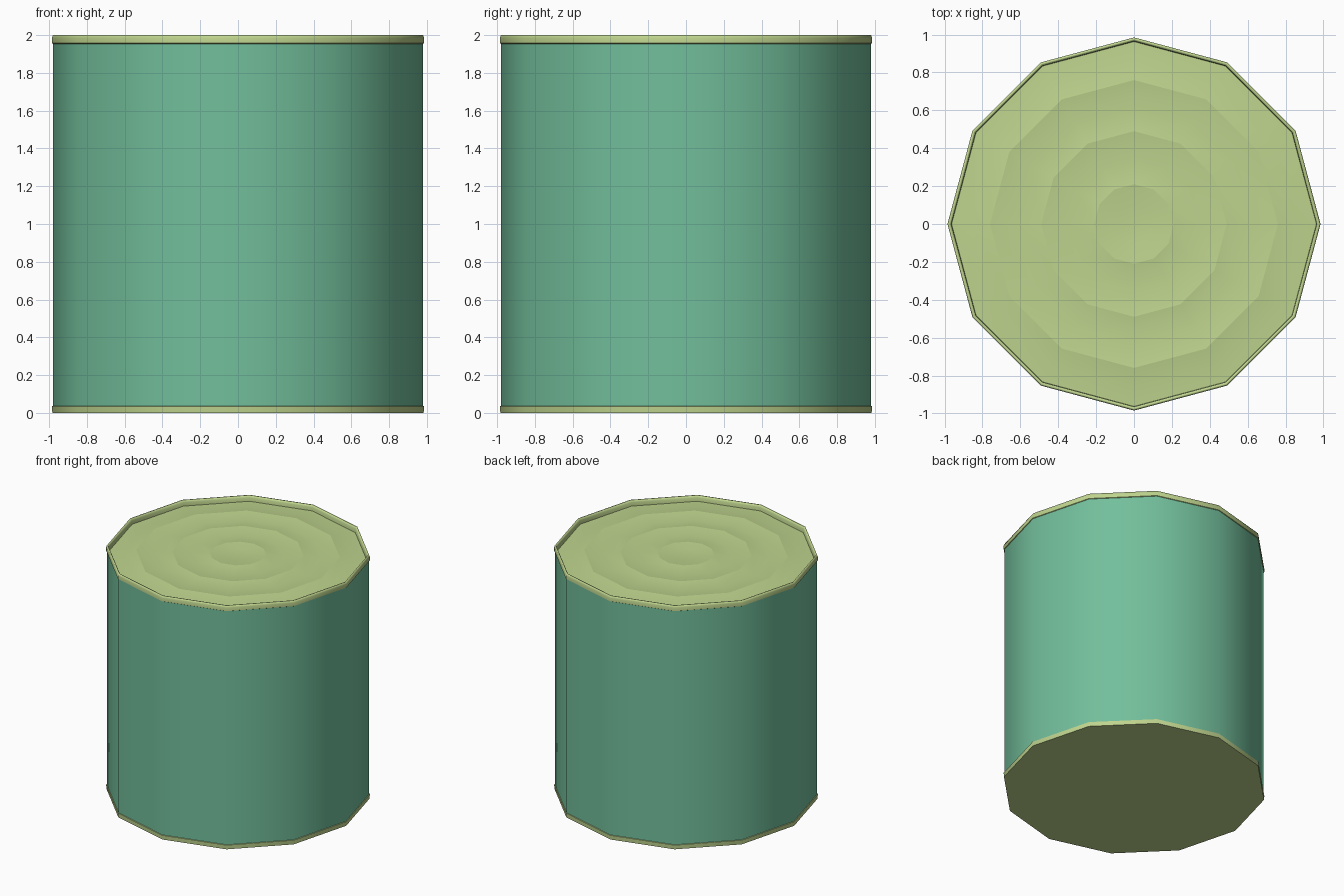
import bpy, bmesh
from math import cos, sin, pi

if "Cube" in bpy.data.objects:
    bpy.data.objects.remove(bpy.data.objects["Cube"])

SIDES = 12


def material(name, color):
    m = bpy.data.materials.new(name)
    m.diffuse_color = color
    m.use_nodes = True
    m.node_tree.nodes["Principled BSDF"].inputs["Base Color"].default_value = m.diffuse_color
    return m


def lathe(name, profile, mat, sharp=()):
    """Spin (radius, z) points into a 12-sided part; sharp = profile indices with hard rings."""
    bm = bmesh.new()
    rings = []
    for r, z in profile:
        if r == 0:
            rings.append([bm.verts.new((0, 0, z))] * SIDES)
        else:
            rings.append([bm.verts.new((r * cos(2 * pi * i / SIDES), r * sin(2 * pi * i / SIDES), z))
                          for i in range(SIDES)])
    for a, b in zip(rings, rings[1:]):
        for i in range(SIDES):
            j = (i + 1) % SIDES
            corners = list(dict.fromkeys((a[i], a[j], b[j], b[i])))
            bm.faces.new(corners).smooth = True
    for k in sharp:
        for i in range(SIDES):
            bm.edges.get((rings[k][i], rings[k][(i + 1) % SIDES])).smooth = False
    mesh = bpy.data.meshes.new(name)
    bm.to_mesh(mesh)
    bm.free()
    mesh.materials.append(mat)
    obj = bpy.data.objects.new(name, mesh)
    bpy.context.collection.objects.link(obj)
    return obj


green = material("can_green", (0.17, 0.52, 0.33, 1))
lime = material("lid_lime", (0.52, 0.66, 0.27, 1))

# Can wall
lathe("can_body", [(0.98, 0.03), (0.98, 1.96)], green)

# Flat base with a thin raised band
lathe("base_band", [(0, 0), (0.983, 0), (0.985, 0.035), (0.978, 0.037)], lime, sharp=(1, 2))

# Lid: rolled rim, recessed floor, concentric ridges with shallow dished rings
lid = [(0.978, 1.953), (0.985, 1.957), (0.985, 1.985), (0.98, 2.0), (0.972, 2.0),
       (0.965, 1.985), (0.963, 1.955),
       (0.86, 1.959), (0.76, 1.973), (0.625, 1.958), (0.49, 1.973),
       (0.35, 1.958), (0.21, 1.973), (0.1, 1.963), (0, 1.961)]
lathe("lid", lid, lime, sharp=(1, 6, 8, 10, 12))
